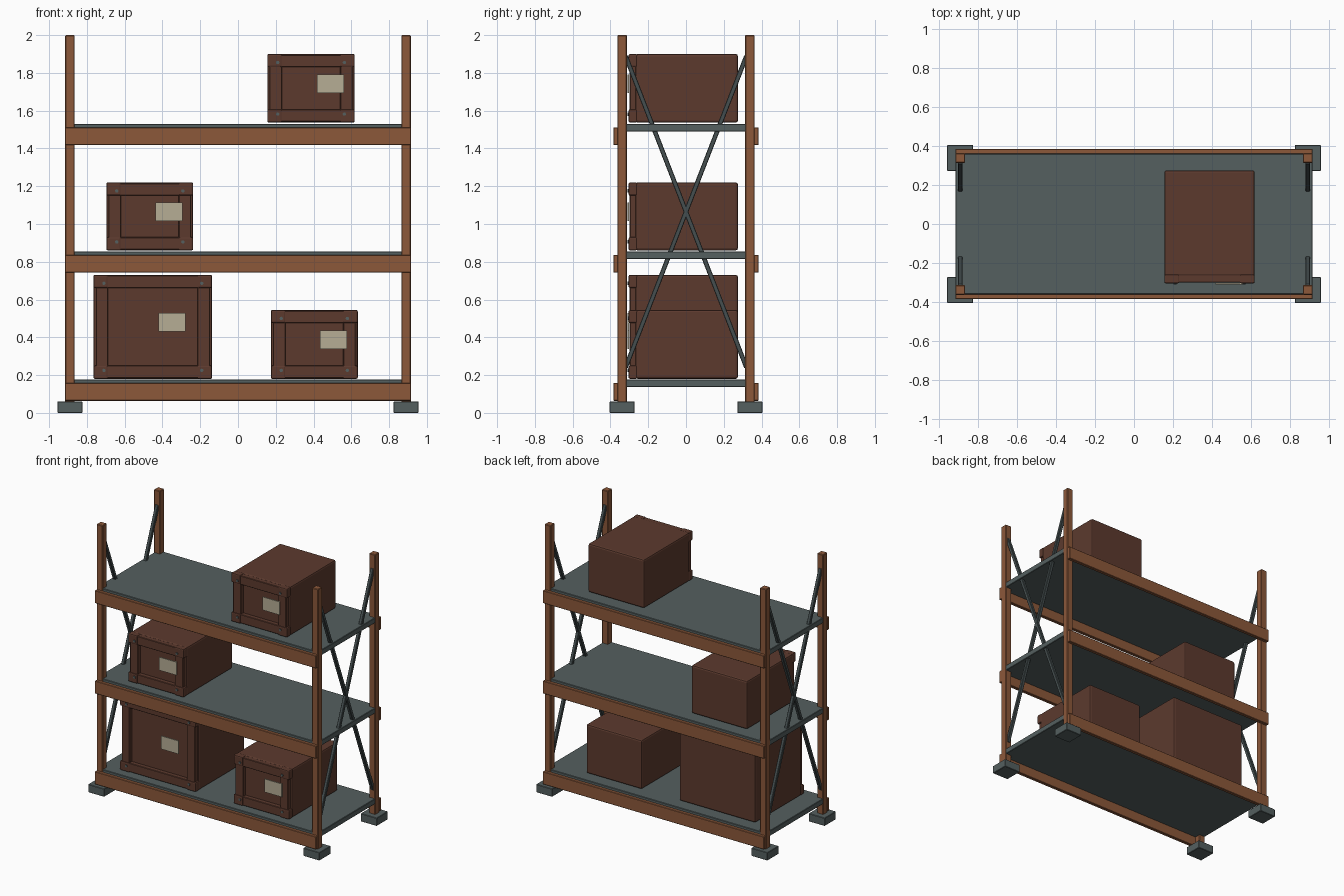
import bpy
from mathutils import Vector

if "Cube" in bpy.data.objects:
    bpy.data.objects.remove(bpy.data.objects["Cube"])


def material(name, rgb):
    m = bpy.data.materials.new(name)
    m.diffuse_color = (*rgb, 1)
    m.use_nodes = True
    m.node_tree.nodes["Principled BSDF"].inputs["Base Color"].default_value = m.diffuse_color
    return m


RUST = material("rust_orange_paint", (0.262, 0.098, 0.042))
STEEL = material("grey_steel", (0.089, 0.115, 0.115))
DARK = material("dark_brace_steel", (0.06, 0.078, 0.08))
WOOD = material("brown_crate", (0.107, 0.042, 0.027))
PAPER = material("beige_label", (0.47, 0.42, 0.30))


def box(name, x, y, z, mat, bevel=0.0, segments=1):
    """Box from (min, max) pairs on each axis."""
    bpy.ops.mesh.primitive_cube_add(
        size=1, location=(sum(x) / 2, sum(y) / 2, sum(z) / 2))
    ob = bpy.context.object
    ob.name = name
    size = (x[1] - x[0], y[1] - y[0], z[1] - z[0])
    for v in ob.data.vertices:
        v.co = [c * s for c, s in zip(v.co, size)]
    ob.data.materials.append(mat)
    if bevel:
        b = ob.modifiers.new("edge_bevel", "BEVEL")
        b.width = bevel
        b.segments = segments
    return ob


def span(c, size):
    return (c - size / 2, c + size / 2)


def brace(name, a, b, thick, mat):
    """Square bar from a to b."""
    a, b = Vector(a), Vector(b)
    d = b - a
    ob = box(name, span(0, thick), span(0, thick), span(0, d.length), mat, 0.003)
    ob.location = (a + b) / 2
    ob.rotation_euler.x = Vector((0, 0, 1)).rotation_difference(d).to_euler().x


SIDES = ((-1, "left"), (1, "right"))
ENDS = ((-1, "front"), (1, "back"))

# Uprights, feet and end cross braces
for sx, side in SIDES:
    for sy, end in ENDS:
        px, py = sx * 0.89, sy * 0.338
        box(f"{end}_{side}_post", span(px, 0.05), span(py, 0.05), (0.05, 2.0), RUST, 0.004)
        box(f"{end}_{side}_foot", span(px, 0.133), span(py, 0.133), (0, 0.06), STEEL, 0.003)
        brace(f"{end}_{side}_brace", (px, sy * 0.32, 1.89), (px, -sy * 0.32, 0.24), 0.024, DARK)

# Shelves with front and back beams
for i, top in enumerate((0.177, 0.855, 1.53)):
    box(f"shelf_{i}", span(0, 1.826), span(0, 0.72), (top - 0.04, top), STEEL, 0.003)
    for sy, end in ENDS:
        box(f"{end}_beam_{i}", span(0, 1.83), span(sy * 0.372, 0.026),
            (top - 0.113, top - 0.018), RUST, 0.003)


# Crates: body, framed front, corner blocks, rivets and label
def crate(name, x, z):
    cx, cz = sum(x) / 2, sum(z) / 2
    box(f"{name}_body", x, (-0.268, 0.275), z, WOOD, 0.012, 2)
    inner = (x[0] + 0.012, x[1] - 0.012)
    frame_y = (-0.298, -0.26)
    for s, side in SIDES:
        edge = inner[0] if s < 0 else inner[1]
        box(f"{name}_{side}_stile", sorted((edge, edge - s * 0.065)), frame_y,
            (z[0] + 0.008, z[1] - 0.008), WOOD, 0.003)
    for s, end in ((-1, "bottom"), (1, "top")):
        edge = cz + s * ((z[1] - z[0]) / 2 - 0.004)
        box(f"{name}_{end}_rail", inner, (-0.3, -0.26),
            sorted((edge, edge - s * 0.066)), WOOD, 0.003)
        for t, side in SIDES:
            ex = x[0] if t < 0 else x[1]
            ez = z[0] if s < 0 else z[1]
            box(f"{name}_{end}_{side}_corner", sorted((ex, ex - t * 0.077)),
                (-0.304, -0.258), sorted((ez, ez - s * 0.07)), WOOD, 0.008, 2)
            bpy.ops.mesh.primitive_cylinder_add(
                vertices=10, radius=0.009, depth=0.012, rotation=(1.5708, 0, 0),
                location=(ex - t * 0.055, -0.304, ez - s * 0.045))
            ob = bpy.context.object
            ob.name = f"{name}_{end}_{side}_rivet"
            ob.data.materials.append(STEEL)
    box(f"{name}_label", span(cx + 0.102, 0.143), (-0.309, -0.301),
        span(cz + 0.024, 0.098), PAPER)


crate("large_crate", (-0.765, -0.137), (0.18, 0.731))
crate("lower_crate", (0.174, 0.634), (0.18, 0.545))
crate("middle_crate", (-0.697, -0.237), (0.86, 1.22))
crate("top_crate", (0.155, 0.618), (1.537, 1.9))
